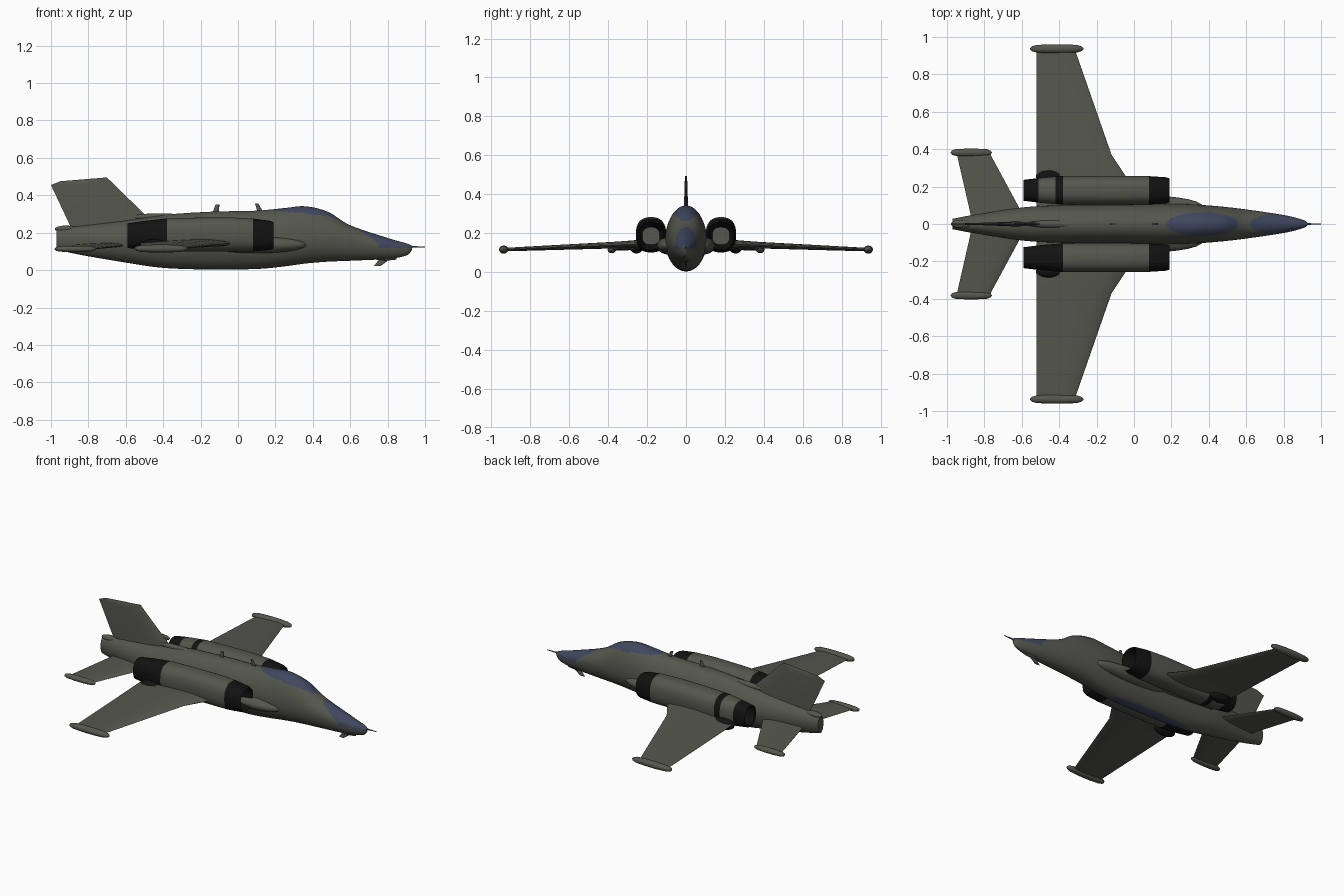
import bpy, bmesh
from math import sin, cos, pi, radians, copysign
from mathutils import Vector

cube = bpy.data.objects.get("Cube")
if cube:
    bpy.data.objects.remove(cube, do_unlink=True)


def material(name, color):
    m = bpy.data.materials.new(name)
    m.use_nodes = True
    m.diffuse_color = (*color, 1)
    m.node_tree.nodes["Principled BSDF"].inputs["Base Color"].default_value = (*color, 1)
    return m


MATS = [material("olive_grey", (0.09, 0.094, 0.074)),
        material("soot_black", (0.006, 0.006, 0.006)),
        material("slate_blue", (0.05, 0.064, 0.115))]
OLIVE, BLACK, BLUE = range(3)


def finish(name, bm, rule, angle=35):
    bmesh.ops.recalc_face_normals(bm, faces=bm.faces)
    for f in bm.faces:
        f.material_index = rule(f.calc_center_median()) if callable(rule) else rule
    me = bpy.data.meshes.new(name)
    bm.to_mesh(me)
    bm.free()
    for m in MATS:
        me.materials.append(m)
    ob = bpy.data.objects.new(name, me)
    bpy.context.collection.objects.link(ob)
    bpy.ops.object.select_all(action='DESELECT')
    ob.select_set(True)
    bpy.context.view_layer.objects.active = ob
    bpy.ops.object.shade_smooth_by_angle(angle=radians(angle))
    return ob


def loft(name, rings, rule=OLIVE, angle=35):
    """Skin a list of equal closed rings and cap both ends."""
    bm = bmesh.new()
    loops = [[bm.verts.new(p) for p in r] for r in rings]
    n = len(loops[0])
    for a, b in zip(loops, loops[1:]):
        for i in range(n):
            j = (i + 1) % n
            bm.faces.new((a[i], a[j], b[j], b[i]))
    bm.faces.new(loops[0])
    bm.faces.new(loops[-1])
    return finish(name, bm, rule, angle)


def smooth_path(pts, steps):
    """Catmull-Rom through stations of any dimension."""
    v = [Vector(p) for p in pts]
    v = [v[0]] + v + [v[-1]]
    out = []
    for k in range(1, len(v) - 2):
        a, b, c, d = v[k - 1:k + 3]
        for s in range(steps):
            t = s / steps
            out.append((b * 2 + (c - a) * t + (a * 2 - b * 5 + c * 4 - d) * t * t
                        + (b * 3 - a - c * 3 + d) * t ** 3) / 2)
    return out + [v[-2]]


def oval(x, y, w, zb, zm, zt, n, power=1.0):
    ring = []
    for i in range(n):
        a = 2 * pi * (i + 0.5) / n
        c, s = cos(a), sin(a)
        c, s = copysign(abs(c) ** power, c), copysign(abs(s) ** power, s)
        ring.append((x, y + w * c, zm + s * ((zt - zm) if s > 0 else (zm - zb))))
    return ring


def ellipsoid(name, center, radii, rule=OLIVE):
    bm = bmesh.new()
    bmesh.ops.create_uvsphere(bm, u_segments=24, v_segments=16, radius=1)
    for v in bm.verts:
        v.co = Vector(c + r * k for c, r, k in zip(center, radii, v.co))
    return finish(name, bm, rule)


def pod(name, x0, x1, y, z, ry, rz):
    """Blunt-ended tip tank."""
    shape = [(0, .1), (.03, .55), (.12, .85), (.35, 1), (.65, 1), (.88, .85), (.97, .5), (1, .1)]
    loft(name, [oval(x0 + (x1 - x0) * t, y, ry * r, z - rz * r, z, z + rz * r, 20)
                for t, r in shape])


FOIL = [(0, 0), (.04, .5), (.2, .95), (.4, 1), (.7, .6), (1, .06)]


def foil(lead, trail, thick, place):
    """Aerofoil ring; place(x, offset) turns it into a point."""
    sides = [(t, h) for t, h in FOIL] + [(t, -h) for t, h in FOIL[:0:-1]]
    return [place(lead + (trail - lead) * t, h * thick / 2) for t, h in sides]


def wing(name, side, stations):
    rings = [foil(le, te, th, lambda x, h: (x, side * y, z + h))
             for y, le, te, z, th in stations]
    loft(name, rings, OLIVE, 30)


# Fuselage: x, half width, bottom, widest height, top
body = [(-.97, .028, .11, .165, .22), (-.85, .05, .083, .165, .235),
        (-.6, .088, .04, .16, .265), (-.4, .1, .012, .16, .295),
        (-.15, .105, .003, .16, .312), (.1, .107, .006, .16, .318),
        (.25, .107, .02, .165, .332), (.36, .102, .035, .165, .341),
        (.48, .092, .045, .165, .312), (.6, .078, .05, .155, .24),
        (.8, .048, .06, .125, .172), (.9, .023, .078, .12, .143),
        (.93, .006, .108, .12, .13)]


def body_color(c):
    if c.z > .12:
        canopy = ((c.x - .365) / .195) ** 2 + (c.y / .062) ** 2
        nose = ((c.x - .775) / .155) ** 2 + (c.y / .056) ** 2
        if (canopy < 1 and c.z > .22) or nose < 1:
            return BLUE
    return BLUE if c.z < .012 and -.4 < c.x < .17 else OLIVE


loft("fuselage", [oval(x, 0, w, b, m, t, 96) for x, w, b, m, t in smooth_path(body, 16)],
     body_color)

# Engine pods with hollow intake and exhaust: x, half width, bottom, top
engine = [(.08, .045, .14, .23), (.175, .058, .12, .25), (.19, .064, .115, .256),
          (.17, .07, .108, .264), (.08, .076, .1, .276), (-.05, .078, .1, .282),
          (-.25, .078, .1, .28), (-.38, .077, .1, .276), (-.42, .074, .102, .272),
          (-.51, .066, .108, .262), (-.59, .056, .118, .25), (-.585, .048, .126, .242),
          (-.5, .04, .14, .225)]


def engine_color(c):
    if c.x > .08 or c.x < -.51:
        return BLACK
    if c.y < 0:
        return BLACK if c.x < -.38 else OLIVE
    return BLACK if -.42 < c.x < -.38 else OLIVE


for side, label in ((1, "left"), (-1, "right")):
    loft(label + "_engine", [oval(x, side * .18, w, b, (b + t) / 2, t, 40, .8)
                             for x, w, b, t in engine], engine_color)
    ellipsoid(label + "_shoulder_fairing", (.1, side * .09, .135), (.27, .06, .045))
    ellipsoid(label + "_exhaust_fairing", (-.45, side * .255, .13), (.075, .036, .035), BLACK)
    # Wings and tailplanes: span, leading edge, trailing edge, height, thickness
    wing(label + "_wing", side, [(.05, .06, -.52, .142, .05), (.25, -.04, -.52, .143, .042),
                                 (.37, -.12, -.52, .138, .034), (.93, -.315, -.52, .115, .018)])
    pod(label + "_wing_tip_pod", -.555, -.27, side * .937, .115, .024, .021)
    wing(label + "_tailplane", side, [(.03, -.58, -.87, .135, .026), (.08, -.61, -.88, .132, .024),
                                      (.385, -.775, -.95, .115, .014)])
    pod(label + "_tailplane_tip_pod", -.98, -.76, side * .382, .113, .021, .017)

# Vertical fin: height, leading edge, trailing edge, thickness
fin = [(.2, -.4, -.88, .026), (.285, -.485, -.92, .024),
       (.455, -.66, -1, .014), (.475, -.68, -.95, .012), (.494, -.70, -.72, .008)]
loft("fin", [foil(le, te, th, lambda x, h: (x, h, z)) for z, le, te, th in fin], OLIVE, 30)
ellipsoid("tail_fairing", (-.92, 0, .22), (.06, .022, .018))
ellipsoid("spine_ridge", (-.42, 0, .285), (.16, .02, .018))

# Nose probe, blade aerials and under-nose blade
loft("nose_probe", [oval(x, 0, r, .124 - r, .124, .124 + r, 12)
                    for x, r in ((.9, .006), (.95, .004), (1, .002))])
for name, x, low, high, chord, rake in (("rear_aerial", -.12, .3, .35, .035, .01),
                                        ("front_aerial", .12, .31, .355, .03, -.02),
                                        ("nose_blade", .79, .065, .022, .06, -.045)):
    loft(name, [foil(x + shift + size / 2, x + shift - size / 2, .008, lambda p, h: (p, h, z))
                for z, shift, size in ((low, 0, chord), (high, rake, chord * .6))], OLIVE, 30)
ellipsoid("chin_sensor", (.79, 0, .06), (.06, .012, .008))
